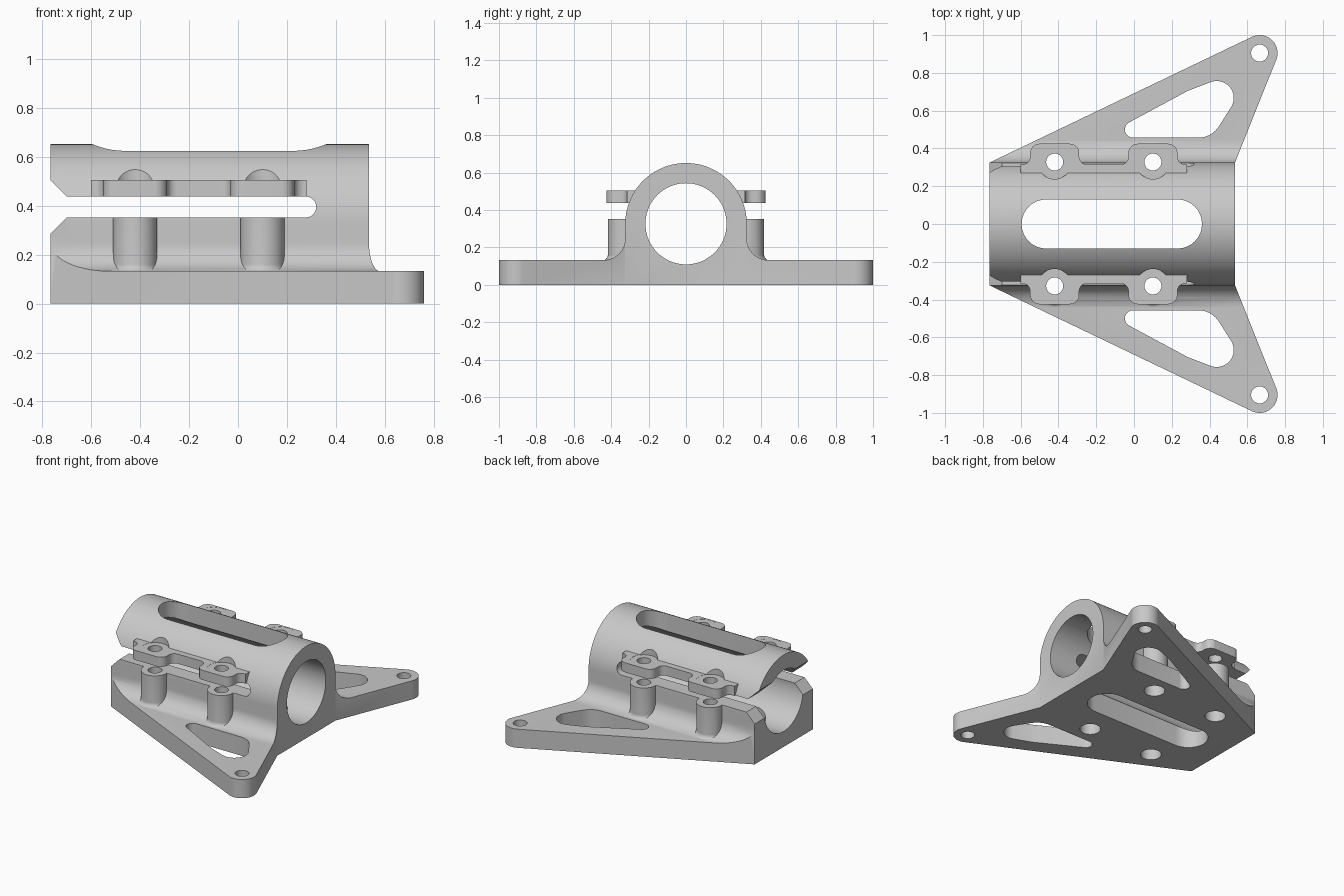
import bpy, bmesh, math
from mathutils import Vector
from mathutils.geometry import convex_hull_2d

cube = bpy.data.objects.get("Cube")
if cube:
    bpy.data.objects.remove(cube, do_unlink=True)

X0, X1 = -0.765, 0.535         # sleeve ends
R, BORE, AXIS = 0.325, 0.217, 0.326
PLATE, FIL = 0.132, 0.115      # plate height, fillet radius
BOLTS, BOLT_Y = (-0.42, 0.10), 0.328


def make(name, bm):
    bmesh.ops.recalc_face_normals(bm, faces=bm.faces)
    me = bpy.data.meshes.new(name)
    bm.to_mesh(me)
    bm.free()
    ob = bpy.data.objects.new(name, me)
    bpy.context.collection.objects.link(ob)
    return ob


def prism(name, pts, lo, hi, axis="z"):
    """Extrude a 2D outline along one axis."""
    place = {"x": lambda u, v, w: (w, u, v),
             "y": lambda u, v, w: (u, w, v),
             "z": lambda u, v, w: (u, v, w)}[axis]
    bm = bmesh.new()
    a = [bm.verts.new(place(u, v, lo)) for u, v in pts]
    b = [bm.verts.new(place(u, v, hi)) for u, v in pts]
    bm.faces.new(a)
    bm.faces.new(b)
    for i in range(len(a)):
        j = (i + 1) % len(a)
        bm.faces.new((a[i], a[j], b[j], b[i]))
    return make(name, bm)


def arc(cx, cy, r, start, end, n=16):
    angles = [math.radians(start + (end - start) * i / n) for i in range(n + 1)]
    return [(cx + r * math.cos(t), cy + r * math.sin(t)) for t in angles]


def circle(cx, cy, r, n=48):
    return arc(cx, cy, r, 0, 360, n)[:-1]


def hull(pts):
    return [pts[i] for i in convex_hull_2d([Vector(p) for p in pts])]


def rounded(corners, n=8):
    """Polygon with a radius at each corner (x, y, radius)."""
    out = []
    for i, (x, y, r) in enumerate(corners):
        p = Vector((x, y))
        a = (Vector(corners[i - 1][:2]) - p).normalized()
        b = (Vector(corners[(i + 1) % len(corners)][:2]) - p).normalized()
        if r == 0:
            out.append((x, y))
            continue
        half = a.angle(b) / 2
        c = p + (a + b).normalized() * (r / math.sin(half))
        s = p + a * (r / math.tan(half)) - c
        e = p + b * (r / math.tan(half)) - c
        for k in range(n + 1):
            out.append(tuple(c + s.lerp(e, k / n).normalized() * r))
    return out


def lathe(name, profile, x, y, n=40):
    """Solid of revolution about a vertical line, profile of (radius, z)."""
    bm = bmesh.new()
    rings = [[bm.verts.new((x + u, y + v, z)) for u, v in circle(0, 0, r, n)]
             for r, z in profile]
    bm.faces.new(rings[0])
    bm.faces.new(rings[-1])
    for a, b in zip(rings, rings[1:]):
        for i in range(n):
            j = (i + 1) % n
            bm.faces.new((a[i], a[j], b[j], b[i]))
    return make(name, bm)


def combine(target, tool, op):
    mod = target.modifiers.new(op, "BOOLEAN")
    mod.operation, mod.solver, mod.object = op, "MANIFOLD", tool
    bpy.context.view_layer.objects.active = target
    bpy.ops.object.modifier_apply(modifier=mod.name)
    bpy.data.objects.remove(tool, do_unlink=True)


# Footprint: sleeve rectangle with a round-tipped triangular wing on each side
def tangent_angle(x, y, side):
    """Angle on the tip circle where the line from (x, y) touches it."""
    dx, dy = x - TIP[0], y - TIP[1]
    return math.degrees(math.atan2(dy, dx) + side * math.acos(TIP_R / math.hypot(dx, dy)))


TIP, TIP_R = (0.665, 0.905), 0.095
wing = [(X1, R)] + arc(*TIP, TIP_R, tangent_angle(X1, R, 1),
                       tangent_angle(X0, R, -1) + 360, 28) + [(X0, R)]
footprint = wing + [(x, -y) for x, y in reversed(wing)]
body = prism("clamp_body", footprint, 0, 0.9)

# Carve the arched sleeve, its fillets and the flat plate along x
side = [(1.2, PLATE)] + arc(R + FIL, PLATE + FIL, FIL, 270, 180, 14)
arch = side + arc(0, AXIS, R, 0, 180, 56) + [(-y, z) for y, z in reversed(side)]
combine(body, prism("carve", arch + [(-1.2, 1.1), (1.2, 1.1)], -1.2, 1.2, "x"),
        "DIFFERENCE")

# Flange outline with two rounded bolt tabs
tabs = [(-0.60, 0.22, 0), (-0.60, 0.315, 0)]
for x in BOLTS:
    tabs += [(x - 0.13, 0.315, 0.04), (x - 0.13, 0.425, 0.05),
             (x + 0.13, 0.425, 0.05), (x + 0.13, 0.315, 0.04)]
tabs += [(0.28, 0.315, 0), (0.28, 0.22, 0)]

for s in (1, -1):
    # Lower bolt bosses with a flared foot, and the upper flange
    for x in BOLTS:
        flare = arc(0.12, PLATE + 0.028, 0.03, 270, 180, 8)
        boss = lathe("boss", [(0.12, 0.08)] + flare + [(0.09, 0.39)], x, s * BOLT_Y)
        combine(body, boss, "UNION")
    flange = prism("flange", [(x, s * y) for x, y in rounded(tabs)], 0.42, 0.505)
    combine(body, flange, "UNION")

# Clamping slit with a flared mouth
slit = [(-0.80, 0.25), (-0.70, 0.352)] + arc(0.277, 0.3945, 0.0425, -90, 90)
slit += [(-0.70, 0.437), (-0.80, 0.539)]
combine(body, prism("slit", slit, -0.6, 0.6, "y"), "DIFFERENCE")

# Bore and long window through top and bottom
combine(body, prism("bore", circle(0, AXIS, BORE, 72), -0.9, 0.9, "x"), "DIFFERENCE")
window = arc(0.23, 0, 0.13, -90, 90) + arc(-0.465, 0, 0.13, 90, 270)
combine(body, prism("window", window, -0.1, 0.8), "DIFFERENCE")

pocket = hull(circle(-0.005, 0.5, 0.043) + circle(0.34, 0.587, 0.13)
              + circle(0.438, 0.667, 0.09))
for s in (1, -1):
    # Bolt holes, spot faces above and counterbores below
    for x in BOLTS:
        for r, lo, hi in ((0.09, 0.504, 0.8), (0.045, -0.1, 0.7), (0.068, -0.1, 0.1)):
            combine(body, prism("drill", circle(x, s * BOLT_Y, r), lo, hi), "DIFFERENCE")
    # Wing tip hole and lightening pocket
    combine(body, prism("tip", circle(TIP[0], s * TIP[1], 0.045), -0.1, 0.3), "DIFFERENCE")
    combine(body, prism("pocket", [(x, s * y) for x, y in pocket], -0.1, 0.3),
            "DIFFERENCE")

# Plain grey finish
grey = bpy.data.materials.new("plain_grey")
grey.use_nodes = True
colour = (0.58, 0.58, 0.58, 1)
grey.diffuse_color = colour
grey.node_tree.nodes["Principled BSDF"].inputs["Base Color"].default_value = colour
body.data.materials.clear()
body.data.materials.append(grey)

bpy.ops.object.select_all(action="DESELECT")
body.select_set(True)
bpy.context.view_layer.objects.active = body
bpy.ops.object.shade_smooth_by_angle(angle=math.radians(30))
